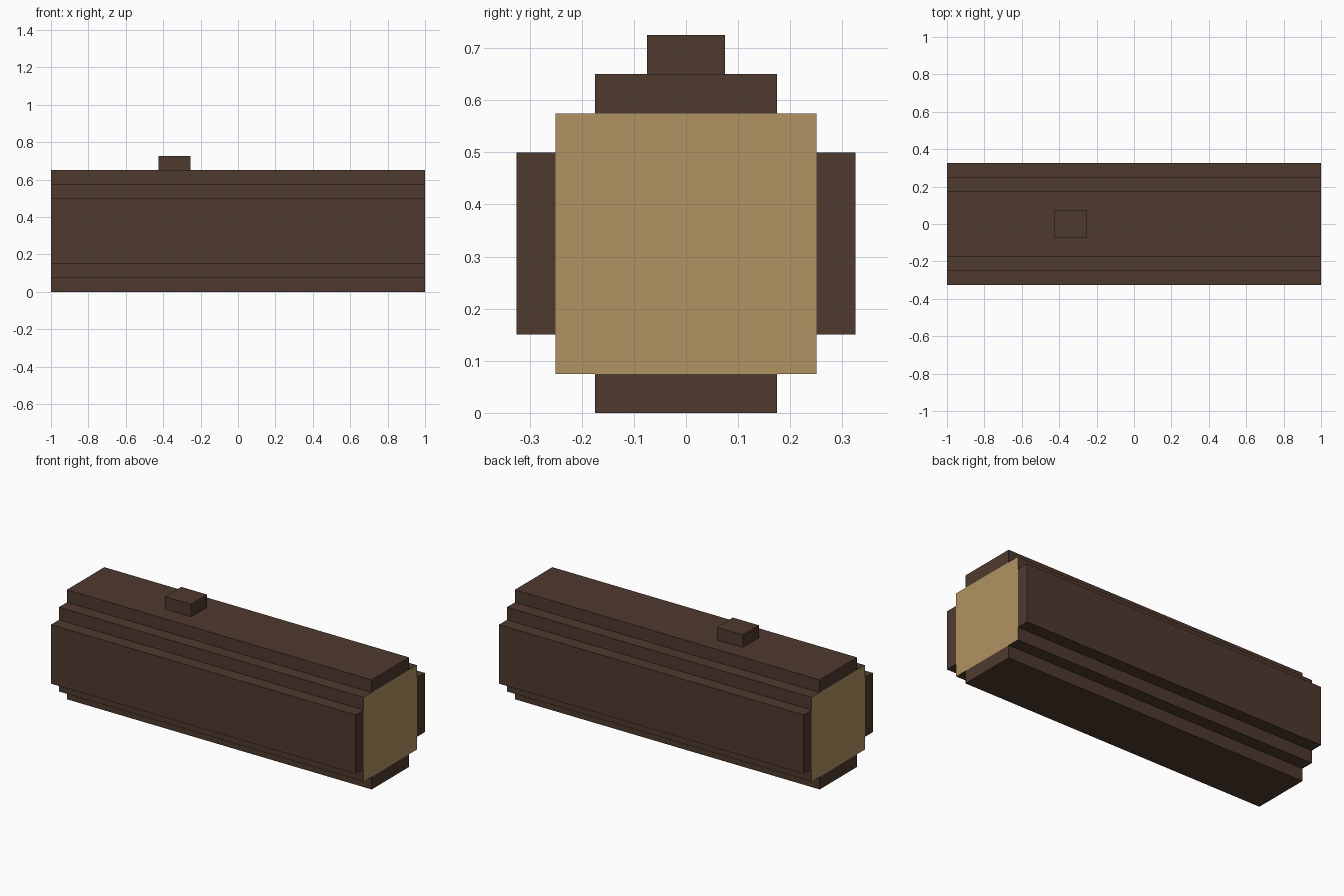
import bpy
import bmesh
from mathutils import Matrix, Vector

cube = bpy.data.objects.get("Cube")
if cube:
    bpy.data.objects.remove(cube, do_unlink=True)


def make_material(name, rgb):
    mat = bpy.data.materials.new(name)
    mat.use_nodes = True
    color = (*rgb, 1.0)
    mat.diffuse_color = color
    mat.node_tree.nodes["Principled BSDF"].inputs["Base Color"].default_value = color
    return mat


bark = make_material("dark_bark", (0.076, 0.042, 0.027))
cut_wood = make_material("cut_wood", (0.434, 0.292, 0.122))


def box(name, center, size, end_material=None):
    """Box in bark; its two x-facing ends may take another material."""
    bm = bmesh.new()
    bmesh.ops.create_cube(bm, size=1.0, matrix=Matrix.Translation(center) @ Matrix.Diagonal((*size, 1.0)))
    bm.normal_update()
    mesh = bpy.data.meshes.new(name)
    mesh.materials.append(bark)
    if end_material:
        mesh.materials.append(end_material)
        for face in bm.faces:
            face.material_index = int(abs(face.normal.x) > 0.5)
    bm.to_mesh(mesh)
    bm.free()
    obj = bpy.data.objects.new(name, mesh)
    bpy.context.collection.objects.link(obj)
    return obj


LENGTH = 2.0
CORE = 0.5      # width and height of the square core
BARK = 0.075    # thickness of the bark slabs
SLAB = 0.35     # width of the bark slabs
middle = Vector((0, 0, BARK + CORE / 2))
offset = (CORE + BARK) / 2

# Square log core with pale sawn ends
box("log_core", middle, (LENGTH, CORE, CORE), cut_wood)

# Bark slabs on the four long sides
for name, sign in (("front", -1), ("back", 1)):
    box(name + "_bark_slab", middle + Vector((0, sign * offset, 0)), (LENGTH, BARK, SLAB))
for name, sign in (("bottom", -1), ("top", 1)):
    box(name + "_bark_slab", middle + Vector((0, 0, sign * offset)), (LENGTH, SLAB, BARK))

# Small branch stub on top
box("branch_stub", middle + Vector((-0.34, 0, offset + BARK)), (0.17, 0.15, BARK))
